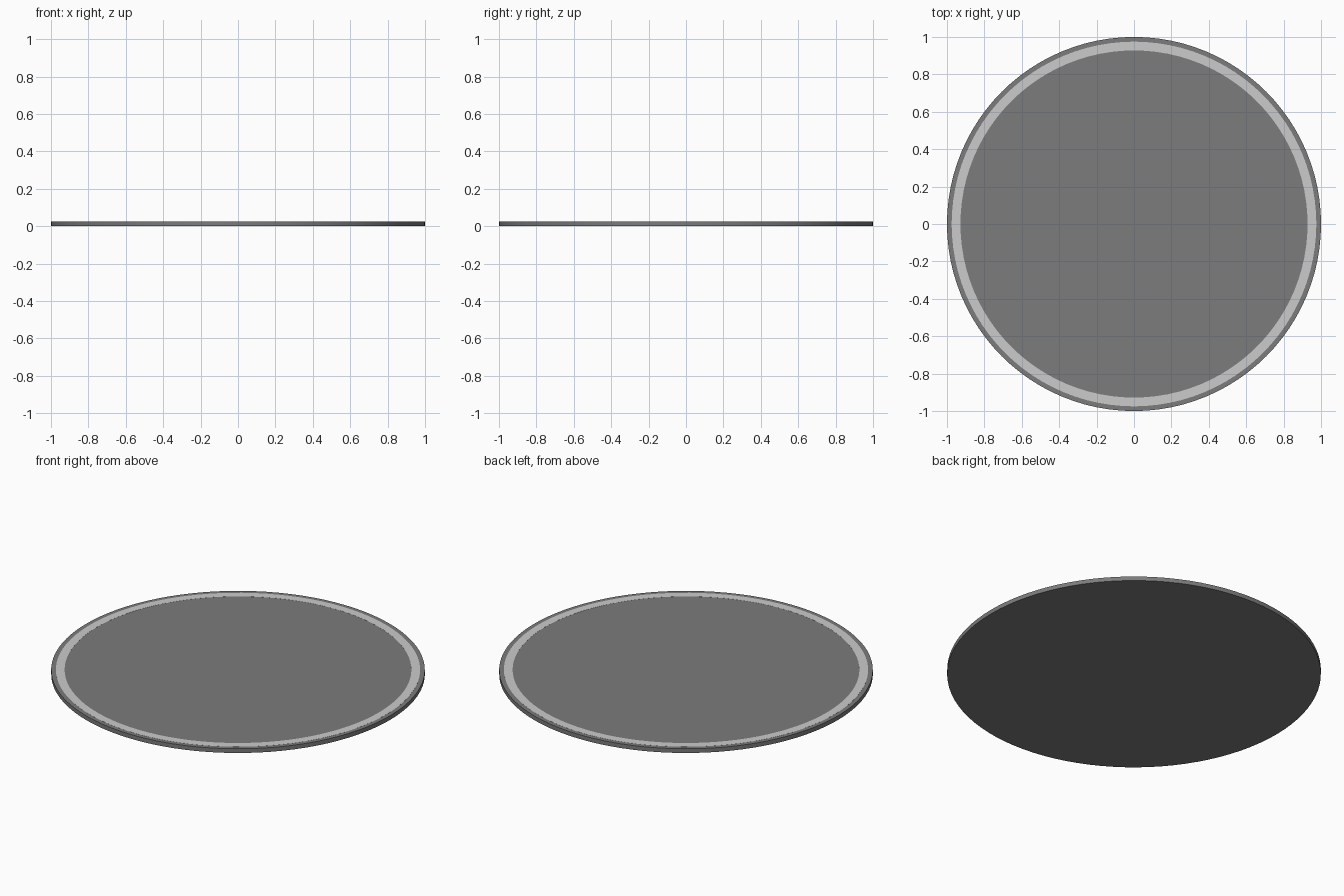
import bpy, bmesh, math

if "Cube" in bpy.data.objects:
    bpy.data.objects.remove(bpy.data.objects["Cube"])

SIDES = 96
HEIGHT = 0.025


def lathe(name, profile, closed, color):
    """Spin an (r, z) profile round z; open profiles get flat end caps."""
    bm = bmesh.new()
    rings = [[bm.verts.new((r * math.cos(2 * math.pi * i / SIDES),
                            r * math.sin(2 * math.pi * i / SIDES), z))
              for i in range(SIDES)] for r, z in profile]
    pairs = list(zip(rings, rings[1:]))
    if closed:
        pairs.append((rings[-1], rings[0]))
    else:
        bm.faces.new(rings[0])
        bm.faces.new(rings[-1])
    for a, b in pairs:
        for i in range(SIDES):
            j = (i + 1) % SIDES
            bm.faces.new((a[i], a[j], b[j], b[i]))
    bmesh.ops.recalc_face_normals(bm, faces=bm.faces)
    mesh = bpy.data.meshes.new(name)
    bm.to_mesh(mesh)
    bm.free()
    mat = bpy.data.materials.new(name + "_grey")
    mat.diffuse_color = color
    mat.use_nodes = True
    mat.node_tree.nodes["Principled BSDF"].inputs["Base Color"].default_value = mat.diffuse_color
    mesh.materials.append(mat)
    obj = bpy.data.objects.new(name, mesh)
    bpy.context.collection.objects.link(obj)
    bpy.context.view_layer.objects.active = obj
    obj.select_set(True)
    bpy.ops.object.shade_smooth_by_angle(angle=math.radians(30))
    obj.select_set(False)


# Dark round plate with a shallow groove near the rim
lathe("plate", [(1, 0), (1, HEIGHT), (0.975, HEIGHT), (0.975, HEIGHT - 0.004),
                (0.928, HEIGHT - 0.004), (0.928, HEIGHT)],
      False, (0.2, 0.2, 0.2, 1))

# Light ring inlaid in the groove, almost flush with the top
lathe("inlay_ring", [(0.975, HEIGHT - 0.004), (0.975, HEIGHT + 0.0005),
                     (0.928, HEIGHT + 0.0005), (0.928, HEIGHT - 0.004)],
      True, (0.6, 0.6, 0.6, 1))
